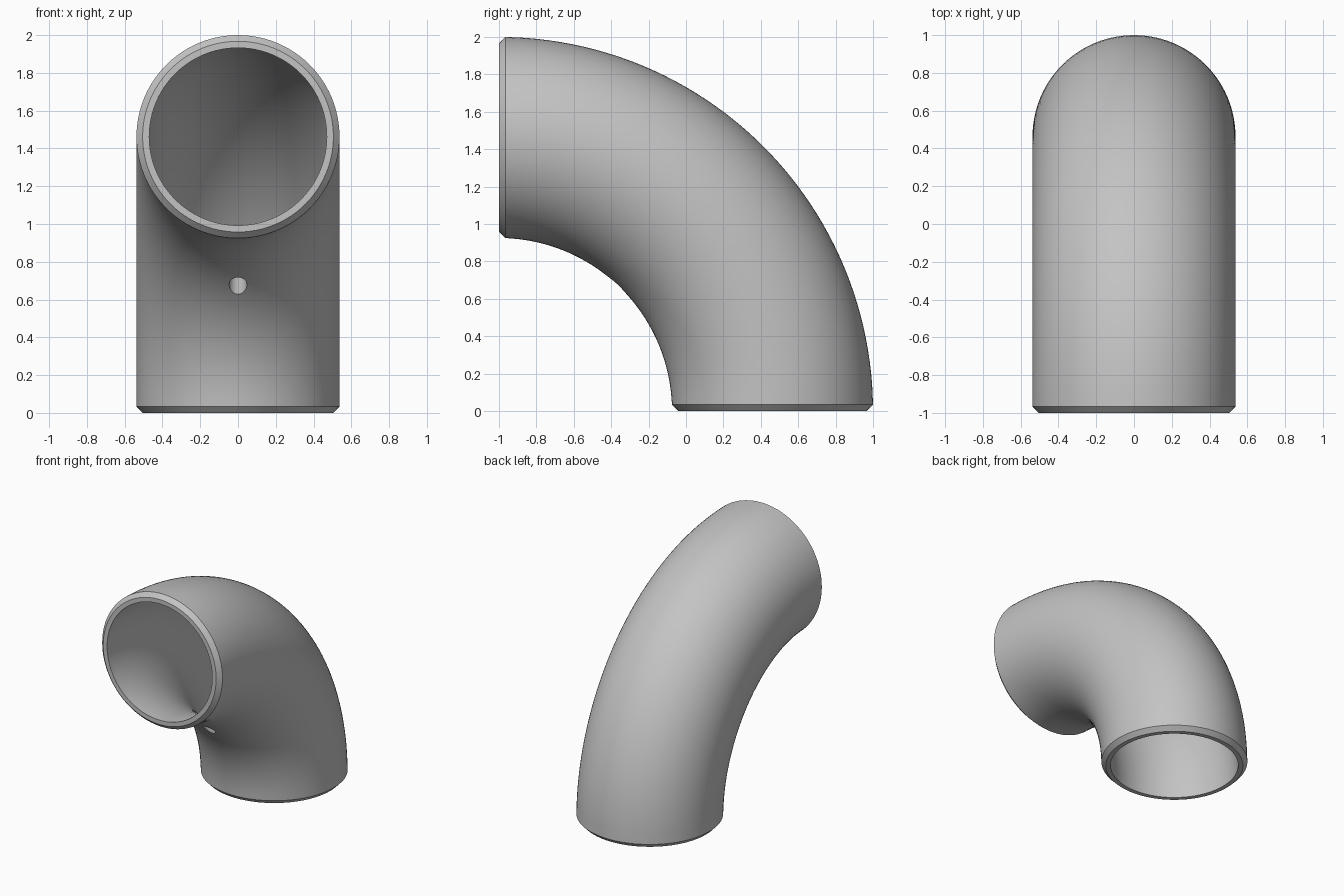
import bpy, bmesh, math
from mathutils import Vector

cube = bpy.data.objects.get("Cube")
if cube:
    bpy.data.objects.remove(cube, do_unlink=True)

BEND = 1.4625      # bend radius of the centre line
OUTER = 0.5375     # outer pipe radius
BORE = 0.47        # inner pipe radius
LIP = 0.505        # outer radius of the flat end face
CHAMFER = 0.034
SIDES, STEPS = 96, 48

steel = bpy.data.materials.new("plain_grey_steel")
grey = (0.55, 0.55, 0.55, 1)
steel.diffuse_color = grey
steel.use_nodes = True
steel.node_tree.nodes["Principled BSDF"].inputs["Base Color"].default_value = grey


def ring(bm, angle, radius, shift=0):
    """Circle across the bend at an angle, shifted along the pipe."""
    out = Vector((0, math.cos(angle), math.sin(angle)))
    along = Vector((0, -math.sin(angle), math.cos(angle)))
    centre = Vector((0, -1, 0)) + out * BEND + along * shift
    turns = [math.tau * i / SIDES for i in range(SIDES)]
    return [bm.verts.new(centre + out * radius * math.sin(a)
                         + Vector((radius * math.cos(a), 0, 0))) for a in turns]


# Pipe elbow: outer skin with chamfered ends, then back along the bore
quarter = math.pi / 2
bm = bmesh.new()
rings = [ring(bm, 0, LIP), ring(bm, 0, OUTER, CHAMFER)]
rings += [ring(bm, quarter * i / STEPS, OUTER) for i in range(2, STEPS - 1)]
rings += [ring(bm, quarter, OUTER, -CHAMFER), ring(bm, quarter, LIP)]
rings += [ring(bm, quarter * i / STEPS, BORE) for i in range(STEPS, -1, -1)]
for a, b in zip(rings, rings[1:] + rings[:1]):
    for i in range(SIDES):
        j = (i + 1) % SIDES
        bm.faces.new((a[i], a[j], b[j], b[i]))
bmesh.ops.recalc_face_normals(bm, faces=bm.faces)
mesh = bpy.data.meshes.new("pipe_elbow")
bm.to_mesh(mesh)
bm.free()
elbow = bpy.data.objects.new("pipe_elbow", mesh)
bpy.context.collection.objects.link(elbow)
mesh.materials.append(steel)

# Small vertical vent hole through the inner side of the bend
bpy.ops.mesh.primitive_cylinder_add(vertices=32, radius=0.047, depth=0.4,
                                    location=(0, -0.368, 0.68))
cutter = bpy.context.object
cutter.name = "vent_hole_cutter"
cutter.hide_render = True
cutter.data.materials.append(steel)
cut = elbow.modifiers.new("vent_hole", "BOOLEAN")
cut.operation = "DIFFERENCE"
cut.solver = "EXACT"
cut.object = cutter

bpy.ops.object.select_all(action="DESELECT")
elbow.select_set(True)
bpy.context.view_layer.objects.active = elbow
bpy.ops.object.modifier_apply(modifier=cut.name)
bpy.data.objects.remove(cutter, do_unlink=True)
bpy.ops.object.shade_smooth_by_angle(angle=math.radians(30))
